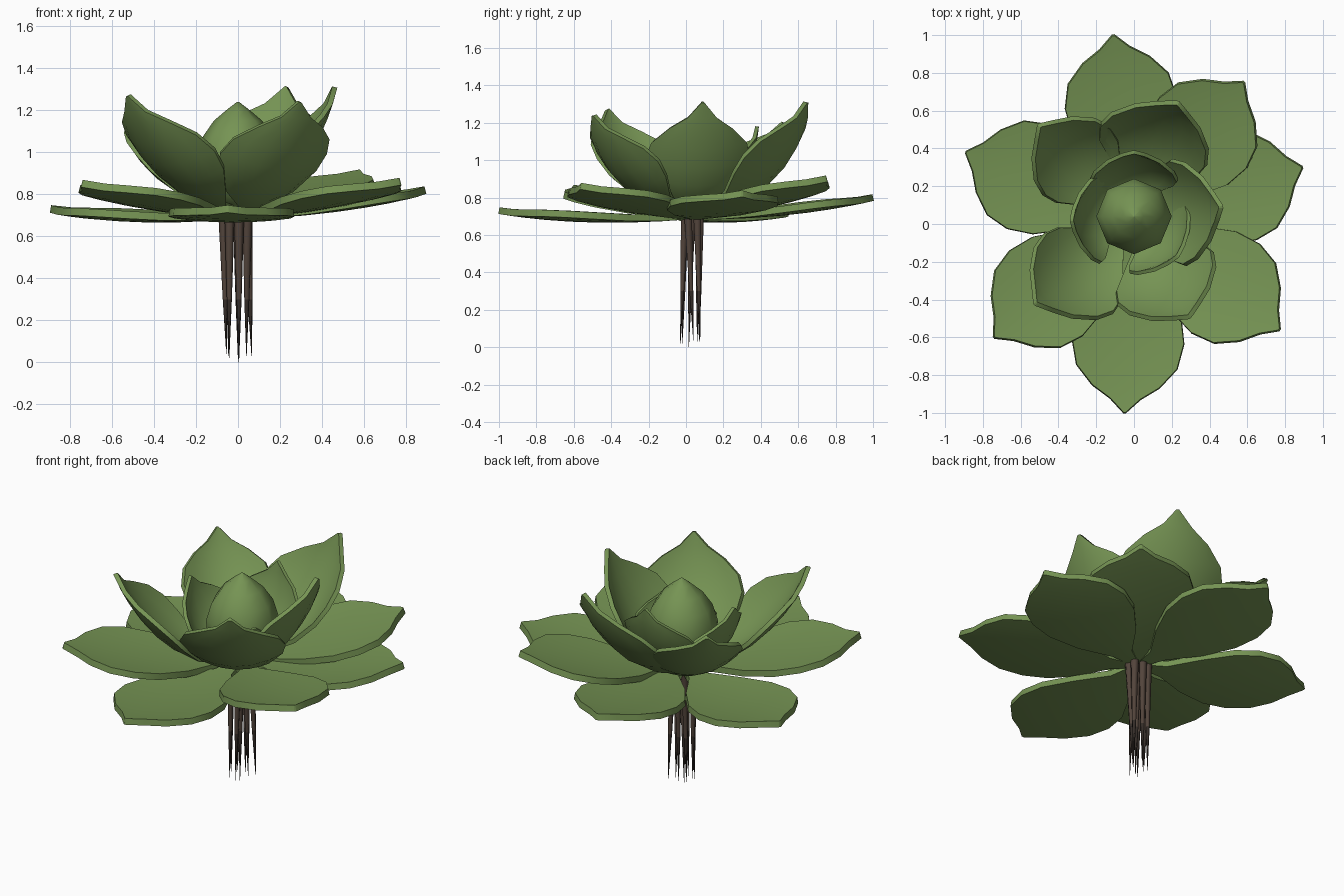
import bpy, bmesh, math
from mathutils import Vector

if "Cube" in bpy.data.objects:
    bpy.data.objects.remove(bpy.data.objects["Cube"])


def material(name, rgb):
    m = bpy.data.materials.new(name)
    m.diffuse_color = (*rgb, 1)
    m.use_nodes = True
    m.node_tree.nodes["Principled BSDF"].inputs["Base Color"].default_value = m.diffuse_color
    return m


GREEN = material("leaf green", (0.18, 0.295, 0.088))
BROWN = material("root brown", (0.085, 0.058, 0.044))
DARK = material("root tip dark brown", (0.035, 0.026, 0.021))
CENTRE = Vector((0, 0.03, 0))

# Petal outline: (position along the petal, share of the half width)
OUTLINE = [(0, .08), (.12, .2), (.28, .62), (.45, .92), (.6, 1),
           (.74, .9), (.85, .6), (.92, .27), (1, .02)]
COLS = (-1, -.75, -.4, 0, .4, .75, 1)


def make_object(name, bm, mats, angle=35):
    me = bpy.data.meshes.new(name)
    bm.normal_update()
    bm.to_mesh(me)
    bm.free()
    ob = bpy.data.objects.new(name, me)
    bpy.context.collection.objects.link(ob)
    for m in mats:
        me.materials.append(m)
    bpy.ops.object.select_all(action='DESELECT')
    ob.select_set(True)
    bpy.context.view_layer.objects.active = ob
    bpy.ops.object.shade_smooth_by_angle(angle=math.radians(angle))
    return ob


def petal(name, tip, base_z, bend_r, bend_z, half_width, cup, thick, sway=0):
    """Cupped petal along a bent centre line from the stem to the tip."""
    tip = Vector(tip)
    flat = Vector((tip.x, tip.y, 0)) - CENTRE
    reach, out = flat.length, flat.normalized()
    side = Vector((-out.y, out.x, 0))
    p0 = CENTRE + out * 0.03 + Vector((0, 0, base_z))
    p1 = CENTRE + out * reach * bend_r + side * sway + Vector((0, 0, bend_z))
    bm = bmesh.new()
    rows = []
    for t, w in OUTLINE:
        p = p0 * (1 - t) ** 2 + p1 * 2 * t * (1 - t) + tip * t * t
        tangent = ((p1 - p0) * (1 - t) + (tip - p1) * t).normalized()
        up = tangent.cross(side)
        rows.append([bm.verts.new(p + side * u * w * half_width
                                  + up * cup * (u * w) ** 2) for u in COLS])
    for a, b in zip(rows, rows[1:]):
        for i in range(len(COLS) - 1):
            bm.faces.new((a[i], b[i], b[i + 1], a[i + 1]))
    bmesh.ops.recalc_face_normals(bm, faces=bm.faces)
    for e in bm.edges:
        e.smooth = not e.is_boundary      # crisp petal rim
    ob = make_object(name, bm, [GREEN])
    for e in ob.data.edges:
        a, b = (ob.data.vertices[i].index for i in e.vertices)
    mod = ob.modifiers.new("thickness", 'SOLIDIFY')
    mod.thickness = thick
    mod.offset = 0


# Outer ring: wide, nearly flat petals
outer = [(-.11, 1.0, .80), (.58, .75, .90), (.89, .30, .82), (.77, -.56, .86),
         (-.05, -1.0, .73), (-.74, -.60, .85), (-.89, .38, .73)]
for i, tip in enumerate(outer):
    petal(f"outer_petal_{i + 1}", tip, .70, .56, .655 + (tip[2] - .73) * .65,
          .297, .022, .036)

# Middle ring: upright cupped petals (tip, bend, half width, sideways sway)
middle = [((.23, .64, 1.31), .74, .30, .09), ((.46, .09, 1.31), .66, .28, 0),
          ((.29, -.49, 1.24), .74, .285, -.02),
          ((-.52, -.42, 1.27), .69, .275, .06),
          ((-.50, .52, 1.20), .70, .25, -.01)]
for i, (tip, bend, width, sway) in enumerate(middle):
    petal(f"middle_petal_{i + 1}", tip, .73, bend, .77, width, .10, .025, sway)

# Inner ring: small petals hugging the bud
inner = [(.0, .38, 1.18), (-.33, .02, 1.14), (.23, -.17, 1.05)]
for i, tip in enumerate(inner):
    petal(f"inner_petal_{i + 1}", tip, .75, .88, .78, .23, .09, .02)

# Central bud: pointed, eight-sided body of revolution
bm = bmesh.new()
rings = []
for r, z in [(.05, .72), (.14, .79), (.195, .88), (.2, .97), (.17, 1.07),
             (.115, 1.15), (.05, 1.205), (.004, 1.24)]:
    rings.append([bm.verts.new((r * math.cos(k * math.pi / 4),
                                .04 + r * math.sin(k * math.pi / 4), z))
                  for k in range(8)])
for a, b in zip(rings, rings[1:]):
    for k in range(8):
        bm.faces.new((a[k], a[(k + 1) % 8], b[(k + 1) % 8], b[k]))
bm.faces.new(rings[0][::-1])
bm.faces.new(rings[-1])
make_object("bud", bm, [GREEN], 50)

# Roots: thin tapering strands, darker towards the tip
roots = [(-.07, .03, -.055, .015, .04), (-.04, -.005, -.042, -.02, .02),
         (-.04, .07, -.045, .06, .03), (0, .03, .002, .015, 0),
         (.0, .075, .0, .07, .03), (.005, -.005, .005, -.03, .02),
         (.045, .01, .04, .04, .03), (.045, .06, .065, .075, .03)]
for n, (x, y, tx, ty, tz) in enumerate(roots):
    bm = bmesh.new()
    loops = []
    for z, r in [(.73, .025), (.3, .012), (tz, .001)]:
        f = (.73 - z) / (.73 - tz)
        cx, cy = x + (tx - x) * f, y + (ty - y) * f
        loops.append([bm.verts.new((cx + r * math.cos(k * math.pi / 3),
                                    cy + r * math.sin(k * math.pi / 3), z))
                      for k in range(6)])
    for j, (a, b) in enumerate(zip(loops, loops[1:])):
        for k in range(6):
            face = bm.faces.new((a[k], b[k], b[(k + 1) % 6], a[(k + 1) % 6]))
            face.material_index = j
    bm.faces.new(loops[0])
    bm.faces.new(loops[-1][::-1])
    make_object(f"root_{n + 1}", bm, [BROWN, DARK], 65)
